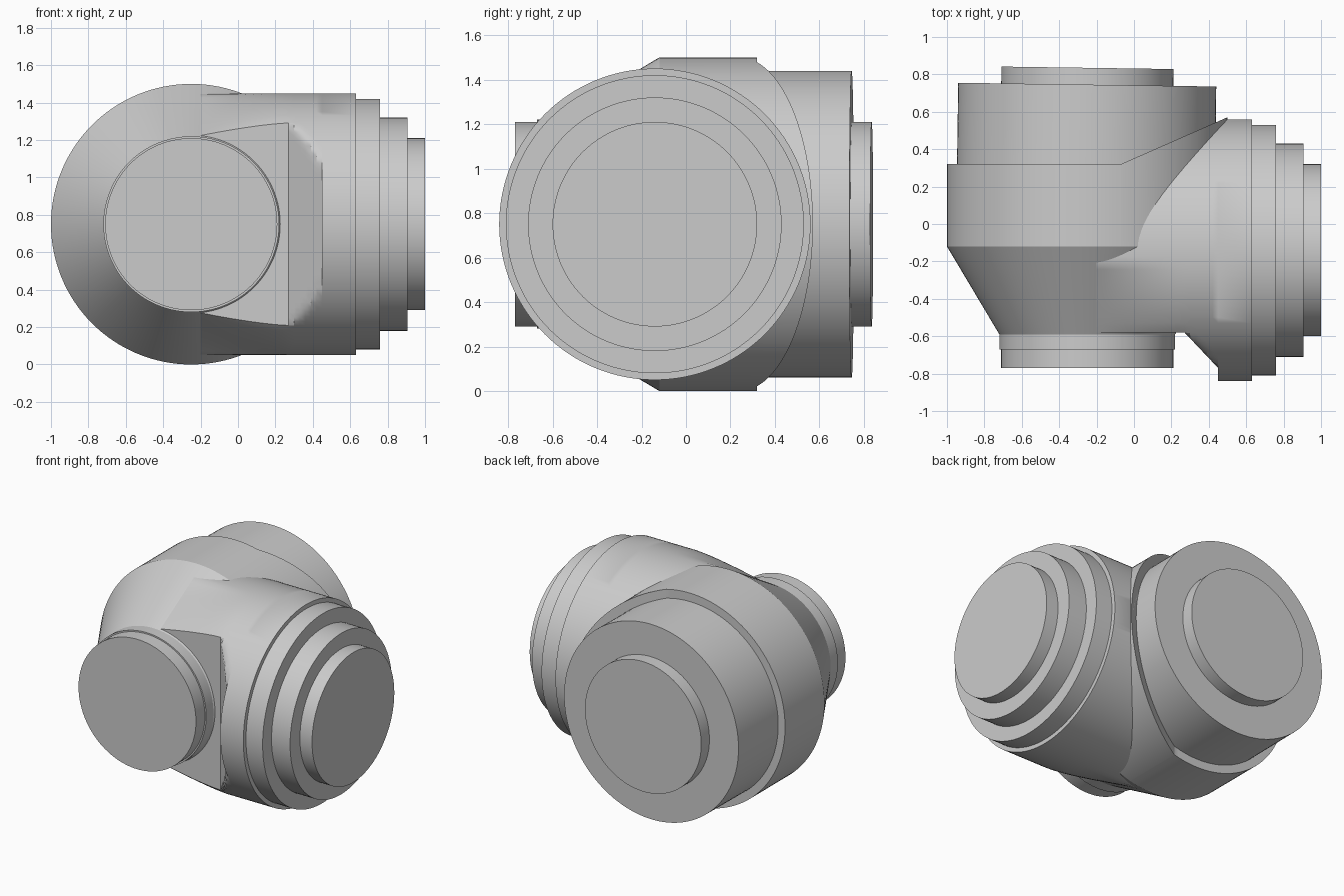
import bpy
import bmesh
from math import cos, sin, pi, radians, copysign
from mathutils import Vector, Matrix

if "Cube" in bpy.data.objects:
    bpy.data.objects.remove(bpy.data.objects["Cube"], do_unlink=True)

SEGMENTS = 128
BODY_X, BRANCH_Y, MID_Z = -0.25, -0.14, 0.75
BODY_R, BRANCH_R = 0.75, 0.70
SHOULDER_Y = -0.12
BACK_Y, FOLD_X, BACK_SLOPE = 0.32, -0.07, 0.44

grey = bpy.data.materials.new("plain_grey")
grey.use_nodes = True
colour = (0.6, 0.6, 0.6, 1)
grey.diffuse_color = colour
grey.node_tree.nodes["Principled BSDF"].inputs["Base Color"].default_value = colour


def skin(rings):
    """Join rings of points into a closed, capped tube."""
    bm = bmesh.new()
    loops = [[bm.verts.new(p) for p in ring] for ring in rings]
    for a, b in zip(loops, loops[1:]):
        for i in range(SEGMENTS):
            j = (i + 1) % SEGMENTS
            bm.faces.new((a[i], a[j], b[j], b[i]))
    bm.faces.new(loops[0])
    bm.faces.new(loops[-1])
    return bm


def finish(bm, name, location=(0, 0, 0), turn=0):
    bmesh.ops.recalc_face_normals(bm, faces=bm.faces)
    mesh = bpy.data.meshes.new(name)
    bm.to_mesh(mesh)
    bm.free()
    mesh.materials.append(grey)
    obj = bpy.data.objects.new(name, mesh)
    bpy.context.collection.objects.link(obj)
    obj.location = location
    obj.rotation_euler.z = turn
    bpy.ops.object.select_all(action="DESELECT")
    obj.select_set(True)
    bpy.context.view_layer.objects.active = obj
    bpy.ops.object.shade_smooth_by_angle(angle=radians(30))
    return obj


def circle(radius):
    angles = [2 * pi * i / SEGMENTS for i in range(SEGMENTS)]
    return [(radius * cos(a), radius * sin(a)) for a in angles]


def turned(profile, axis):
    """Revolve (distance, radius) steps about the x or y axis."""
    if axis == "x":
        return skin([[(d, u, v) for u, v in circle(r)] for d, r in profile])
    return skin([[(u, d, v) for u, v in circle(r)] for d, r in profile])


# Main body: collar, cone and drum, with the back bent along a fold
body = turned([(-0.77, 0.46), (-0.67, 0.46), (-0.67, 0.47), (-0.59, 0.47),
               (SHOULDER_Y, BODY_R), (BACK_Y, BODY_R)], "y")
bmesh.ops.bisect_plane(body, geom=body.verts[:] + body.edges[:] + body.faces[:],
                       plane_co=(FOLD_X - BODY_X, 0, 0), plane_no=(1, 0, 0))
for v in body.verts:
    if v.co.y > BACK_Y - 0.01:
        v.co.y += BACK_SLOPE * max(0, v.co.x + BODY_X - FOLD_X)
finish(body, "main_body", (BODY_X, 0, MID_Z))

# Rear flange and boss, very slightly turned
rear = turned([(-0.5, 0.69), (0, 0.69), (0, 0.46), (0.09, 0.46)], "y")
finish(rear, "rear_flange", (BODY_X, 0.745, MID_Z), radians(-0.83))

# Side branch: flattened at the front and eased into the cone
FLAT_Y, FLAT_X, STEP_X, END_X = -0.58, 0.27, 0.45, -0.2


def branch_ring(x, cut=True):
    ring = []
    ease = max(0, (FLAT_X - x) / (FLAT_X - END_X)) ** 1.4
    for u, v in circle(BRANCH_R):
        y = BRANCH_Y + u
        if cut:
            y = max(y, FLAT_Y - 1.056 * max(0, x - FLAT_X))
        if y < SHOULDER_Y:
            cone = BODY_R - 0.6 * (SHOULDER_Y - y)
            v += ease * (copysign(min(abs(v), cone), v) - v)
        ring.append((x, y, v))
    return ring


steps = 12
rings = [branch_ring(END_X + (FLAT_X - END_X) * i / steps) for i in range(steps + 1)]
rings += [branch_ring(FLAT_X + (STEP_X - FLAT_X) * i / 6) for i in range(1, 7)]
rings += [branch_ring(STEP_X, False), branch_ring(0.63, False)]
branch = skin(rings)
cut = bmesh.ops.bisect_plane(
    branch, geom=branch.verts[:] + branch.edges[:] + branch.faces[:],
    plane_co=(FOLD_X, BACK_Y, 0), plane_no=Vector((-BACK_SLOPE, 1, 0)), clear_outer=True)
rim = [e for e in cut["geom_cut"] if isinstance(e, bmesh.types.BMEdge)]
bmesh.ops.holes_fill(branch, edges=rim)
finish(branch, "side_branch", (0, 0, MID_Z))

# Stepped end of the branch
end = turned([(0.6, 0.67), (0.76, 0.67), (0.76, 0.57), (0.905, 0.57),
              (0.905, 0.46), (1.0, 0.46)], "x")
finish(end, "branch_steps", (0, BRANCH_Y, MID_Z))
